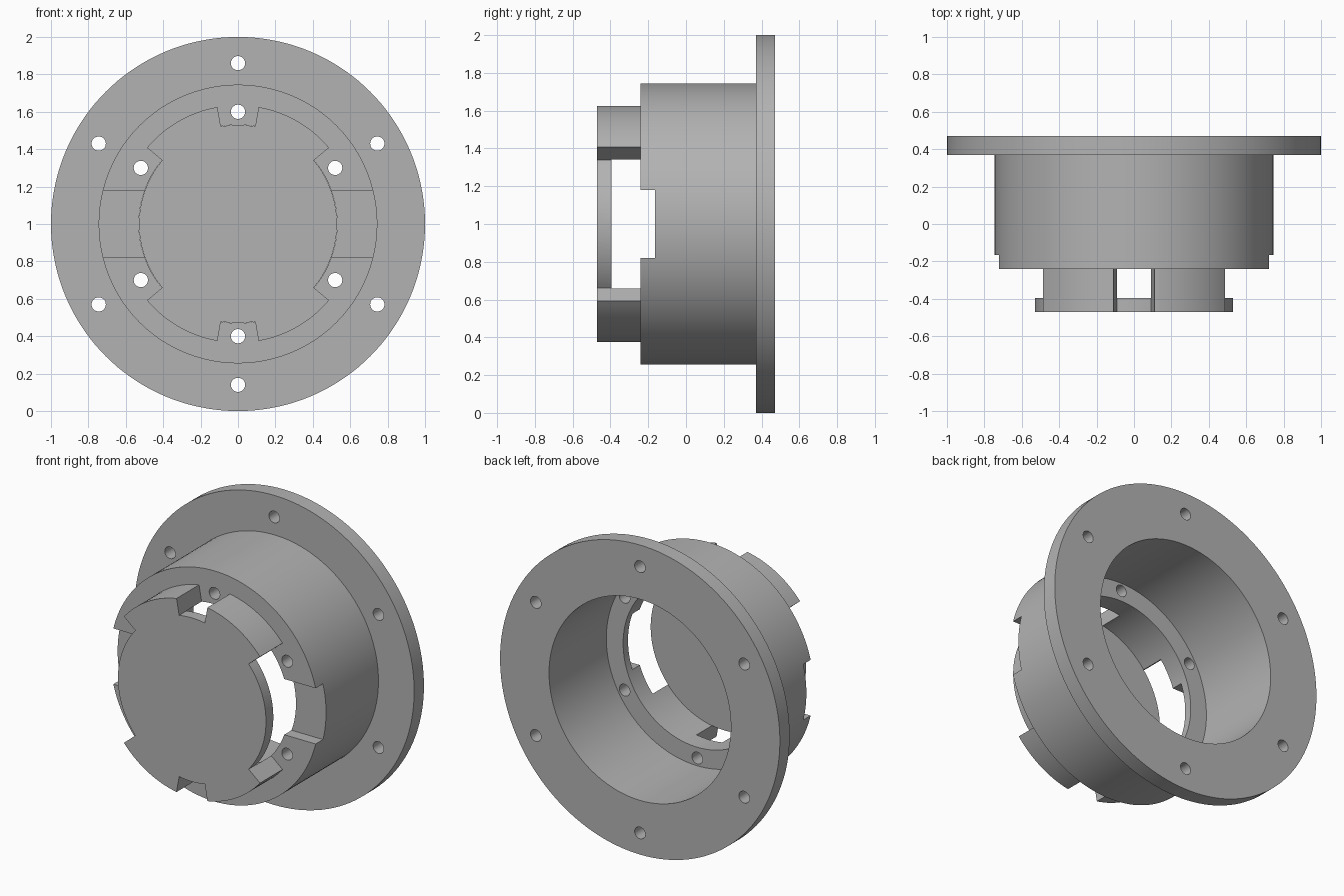
import bpy, bmesh
from math import sin, cos, radians, pi
from mathutils import Matrix, Vector

cube = bpy.data.objects.get("Cube")
if cube:
    bpy.data.objects.remove(cube, do_unlink=True)

AXIS_Z = 1.0
grey = bpy.data.materials.new("plain_grey")
grey.use_nodes = True
GREY = (0.45, 0.45, 0.45, 1)
grey.diffuse_color = GREY
grey.node_tree.nodes["Principled BSDF"].inputs["Base Color"].default_value = GREY


def add_object(name, bm):
    bmesh.ops.recalc_face_normals(bm, faces=bm.faces)
    mesh = bpy.data.meshes.new(name)
    bm.to_mesh(mesh)
    bm.free()
    mesh.materials.append(grey)
    obj = bpy.data.objects.new(name, mesh)
    bpy.context.collection.objects.link(obj)
    return obj


def polar(r, angle, y):
    return Vector((r * cos(angle), y, AXIS_Z + r * sin(angle)))


def lathe(name, profile, closed, steps=144):
    """Spin (radius, y) points about the horizontal axis."""
    bm = bmesh.new()
    verts = [bm.verts.new(polar(r, 0, y)) for r, y in profile]
    edges = [bm.edges.new(pair) for pair in zip(verts, verts[1:])]
    if closed:
        edges.append(bm.edges.new((verts[-1], verts[0])))
    bmesh.ops.spin(bm, geom=verts + edges, cent=(0, 0, AXIS_Z), axis=(0, 1, 0),
                   angle=2 * pi, steps=steps, use_duplicate=False)
    bmesh.ops.remove_doubles(bm, verts=bm.verts, dist=1e-4)
    return add_object(name, bm)


def add_cylinder(bm, r, centre, length):
    spot = Matrix.Translation(centre) @ Matrix.Rotation(pi / 2, 4, "X")
    bmesh.ops.create_cone(bm, cap_ends=True, segments=32, radius1=r, radius2=r,
                          depth=length, matrix=spot)


def add_sector(bm, start, end, r_in, r_out, y0, y1):
    """Ring segment between two angles in degrees."""
    n = max(4, int((end - start) / 2.5))
    angles = [radians(start + (end - start) * i / n) for i in range(n + 1)]
    outline = [polar(r_in, a, y0) for a in angles]
    outline += [polar(r_out, a, y0) for a in reversed(angles)]
    face = bm.faces.new([bm.verts.new(p) for p in outline])
    out = bmesh.ops.extrude_face_region(bm, geom=[face], use_keep_orig=True)
    moved = [v for v in out["geom"] if isinstance(v, bmesh.types.BMVert)]
    bmesh.ops.translate(bm, verts=moved, vec=(0, y1 - y0, 0))


def cut(obj, name, bm):
    cutter = add_object(name, bm)
    cutter.hide_render = True
    mod = obj.modifiers.new(name, "BOOLEAN")
    mod.operation = "DIFFERENCE"
    mod.solver = "EXACT"
    mod.object = cutter
    bpy.context.view_layer.objects.active = obj
    bpy.ops.object.modifier_apply(modifier=mod.name)
    bpy.data.objects.remove(cutter, do_unlink=True)


def smooth(obj):
    bpy.ops.object.select_all(action="DESELECT")
    obj.select_set(True)
    bpy.context.view_layer.objects.active = obj
    bpy.ops.object.shade_smooth_by_angle(angle=radians(25))


# Flanged sleeve with an inner lip at its front end
body = lathe("flanged_body", [
    (0.53, -0.24), (0.745, -0.24), (0.745, 0.37), (1, 0.37),
    (1, 0.47), (0.65, 0.47), (0.65, -0.115), (0.53, -0.115)], True)

# Bolt holes through the flange and the lip
holes = bmesh.new()
for k in range(6):
    a = radians(30 + 60 * k)
    add_cylinder(holes, 0.038, polar(0.86, a, 0.42), 0.3)
    add_cylinder(holes, 0.038, polar(0.6, a, -0.18), 0.3)
cut(body, "hole_cutter", holes)

# Shallow slot across both sides of the front end
slot = bmesh.new()
bmesh.ops.create_cube(slot, size=1, matrix=Matrix.Translation((0, -0.265, AXIS_Z))
                      @ Matrix.Diagonal((2, 0.2, 0.36, 1)))
cut(body, "slot_cutter", slot)
smooth(body)

# Front cap: a disc carried by four curved tabs
cap = lathe("front_cap", [
    (0, -0.47), (0.635, -0.47), (0.635, -0.24),
    (0.53, -0.24), (0.53, -0.395), (0, -0.395)], False)
gaps = bmesh.new()
for middle, half in ((0, 40), (90, 10), (180, 40), (270, 10)):
    add_sector(gaps, middle - half, middle + half, 0.529, 0.8, -0.6, -0.2)
cut(cap, "gap_cutter", gaps)
smooth(cap)
